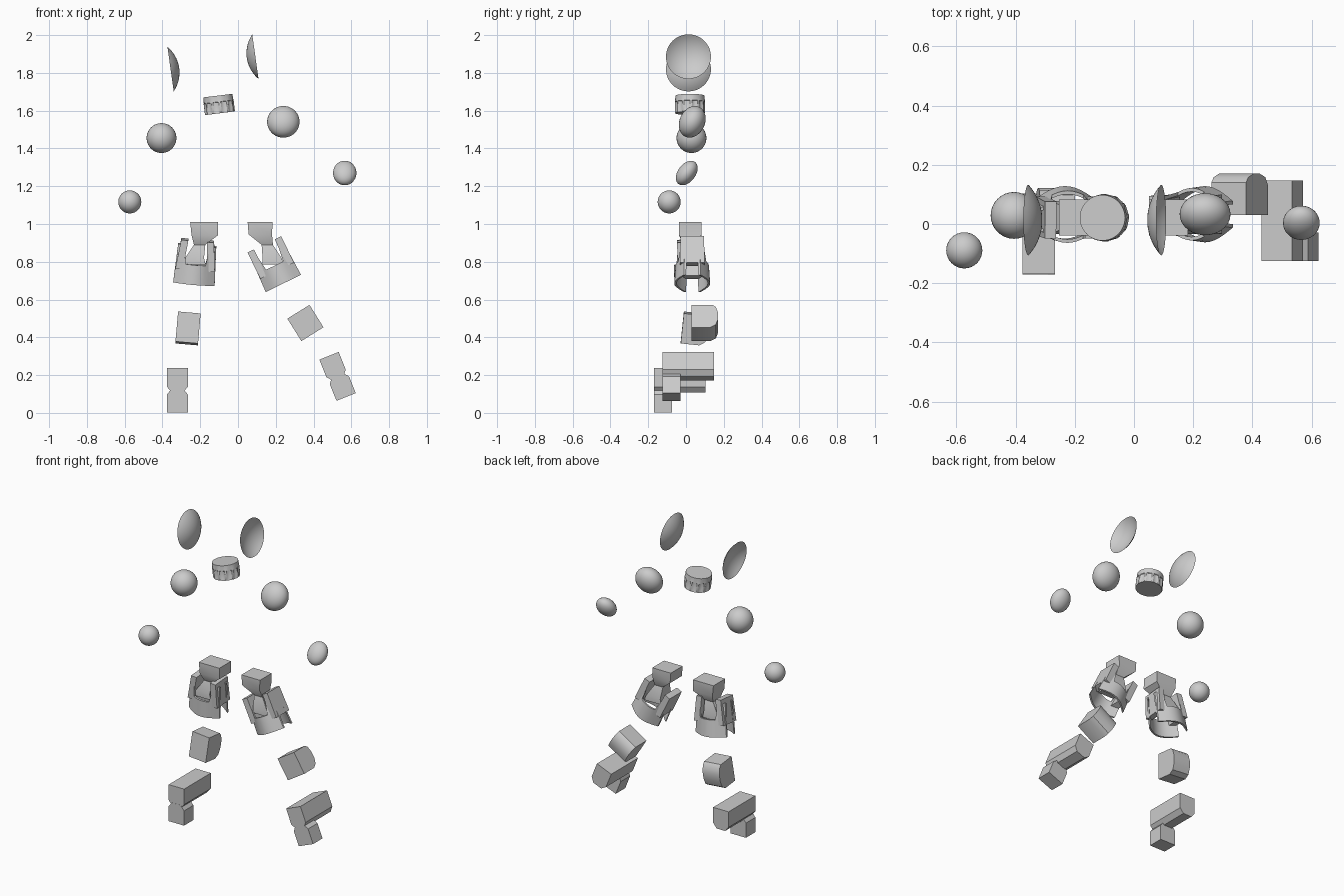
import bpy, bmesh
from math import sin, cos, pi, sqrt, asin, radians
from mathutils import Matrix

if "Cube" in bpy.data.objects:
    bpy.data.objects.remove(bpy.data.objects["Cube"])


def place(loc, rx=0, ry=0):
    return (Matrix.Translation(loc) @ Matrix.Rotation(radians(ry), 4, 'Y')
            @ Matrix.Rotation(radians(rx), 4, 'X'))


def finish(name, bm, matrix):
    bmesh.ops.recalc_face_normals(bm, faces=bm.faces)
    me = bpy.data.meshes.new(name)
    bm.to_mesh(me)
    bm.free()
    ob = bpy.data.objects.new(name, me)
    ob.matrix_world = matrix
    bpy.context.collection.objects.link(ob)
    return ob


def loft(name, rings, matrix=Matrix(), cap_start=True, cap_end=True):
    bm = bmesh.new()
    rows = [[bm.verts.new(p) for p in r] for r in rings]
    n = len(rows[0])
    for a, b in zip(rows, rows[1:]):
        for i in range(n):
            j = (i + 1) % n
            bm.faces.new((a[i], a[j], b[j], b[i]))
    if cap_start:
        bm.faces.new(rows[0])
    if cap_end:
        bm.faces.new(rows[-1])
    return finish(name, bm, matrix)


def rect(cx, cy, hx, hy, z):
    return [(cx + sx * hx, cy + sy * hy, z)
            for sx, sy in ((-1, -1), (1, -1), (1, 1), (-1, 1))]


def circle(r, z, n=48, ridge=0.0):
    return [((r - ridge * (i // 2 % 2)) * cos(2 * pi * i / n),
             (r - ridge * (i // 2 % 2)) * sin(2 * pi * i / n), z) for i in range(n)]


def ball(name, loc, radii, rx=0, ry=0):
    bm = bmesh.new()
    bmesh.ops.create_uvsphere(bm, u_segments=32, v_segments=20, radius=1)
    bmesh.ops.scale(bm, vec=radii, verts=bm.verts)
    finish(name, bm, place(loc, rx, ry))


# Ear cups: shallow open bowls bulging towards the head
def ear_cup(name, loc, ry, a=0.119, h=0.046):
    R = (a * a + h * h) / (2 * h)
    t0 = asin(a / R)
    rings = []
    for k in range(9):
        t = t0 * (1 - k / 8 * 0.98)
        rings.append(circle(R * sin(t), h - R + R * cos(t)))
    loft(name, rings, place(loc, 0, ry), cap_start=False)


ear_cup("left_ear_cup", (-0.357, 0.013, 1.82), 82)
ear_cup("right_ear_cup", (0.092, 0.013, 1.886), -98)

# Neck: ribbed lower collar under a plain cap
loft("neck", [circle(0.078, -0.047), circle(0.080, -0.042, ridge=0.006),
              circle(0.080, 0.012, ridge=0.006), circle(0.079, 0.014),
              circle(0.077, 0.047)], place((-0.101, 0.021, 1.633), 0, -7))

# Arm joints
ball("left_shoulder", (-0.405, 0.029, 1.455), (0.079, 0.079, 0.079))
ball("right_shoulder", (0.24, 0.033, 1.541), (0.086, 0.067, 0.087), -25)
ball("left_elbow", (-0.573, -0.089, 1.117), (0.061, 0.061, 0.061))
ball("right_elbow", (0.565, 0.004, 1.27), (0.062, 0.047, 0.073), -37)


# Thigh bracket: two side walls above, curved front and back skirts below
def thigh(side, loc, rx, ry, top_w, bot_w):
    m = place(loc, rx, ry)
    for s, tag in ((-1, "outer" if side == "left" else "inner"),
                   (1, "inner" if side == "left" else "outer")):
        loft(f"{side}_thigh_{tag}_wall",
             [rect(s * (bot_w - 0.025), 0, 0.02, 0.066, 0.07),
              rect(s * (top_w - 0.02), 0, 0.019, 0.062, 0.225)], m)
    for s, tag in ((-1, "front"), (1, "back")):
        rings = []
        for k in range(13):
            u = -1 + k / 6
            x = u * bot_w
            y = 0.045 + 0.05 * cos(u * pi / 2)
            tall = 0.20 if abs(u) > 0.6 else 0.10
            up, f = (0.83, x * 0.92) if tall > 0.15 else (0.93, x * 0.96)
            rings.append([(x, s * y, -0.005), (f, s * y * up, tall),
                          (f, s * (y * up - 0.012), tall), (x, s * (y - 0.012), -0.005)])
        loft(f"{side}_thigh_{tag}_skirt", rings, m)


thigh("left", (-0.233, 0.033, 0.69), 5, 5, 0.088, 0.11)
thigh("right", (0.238, 0.033, 0.69), 0, -26, 0.10, 0.104)


# Hip: block that pinches to a waist, then flares into a base
def hip(side, sections):
    loft(f"{side}_hip", [rect(cx, 0.022, hx, hy, z) for z, cx, hx, hy in sections])


hip("left", [(1.01, -0.18, 0.073, 0.06), (0.94, -0.176, 0.07, 0.06),
             (0.89, -0.203, 0.03, 0.035), (0.82, -0.23, 0.05, 0.055), (0.785, -0.233, 0.062, 0.055)])
hip("right", [(1.01, 0.117, 0.066, 0.06), (0.945, 0.118, 0.062, 0.06),
              (0.89, 0.155, 0.03, 0.035), (0.82, 0.18, 0.05, 0.055), (0.785, 0.187, 0.058, 0.055)])


# Knee: block with a flat front and rounded back
def knee(side, loc, rx, ry, hx, hz):
    prof = [(-0.07, -1), (0.03, -1), (0.058, -0.75), (0.07, -0.25),
            (0.07, 0.3), (0.058, 0.8), (0.04, 1), (-0.07, 1)]
    loft(f"{side}_knee", [[(x, y, z * hz) for y, z in prof] for x in (-hx, hx)],
         place(loc, rx, ry))


knee("left", (-0.265, 0.05, 0.445), -6, 5, 0.06, 0.08)
knee("right", (0.357, 0.1, 0.476), 0, -32, 0.069, 0.07)


# Foot: long chamfered ankle block over a small toe block
def foot(side, ankle, toe, ry):
    prof = [(-0.055, 0.065), (0.055, 0.065), (0.055, -0.035),
            (0.03, -0.065), (-0.03, -0.065), (-0.055, -0.035)]
    loft(f"{side}_ankle", [[(x, y, z) for x, z in prof] for y in (-0.136, 0.136)],
         place(ankle, 0, ry))
    prof = [(-0.055, -0.06), (0.055, -0.06), (0.055, 0.035),
            (0.03, 0.065), (-0.03, 0.065), (-0.055, 0.035)]
    loft(f"{side}_toe", [[(x, y, z) for x, z in prof] for y in (-0.048, 0.048)],
         place(toe, 0, ry))


foot("left", (-0.321, -0.033, 0.173), (-0.321, -0.122, 0.063), 0)
foot("right", (0.506, 0.011, 0.242), (0.55, -0.077, 0.14), -22)

# Smooth shading with sharp edges kept
for ob in bpy.context.collection.objects:
    ob.select_set(True)
    bpy.context.view_layer.objects.active = ob
bpy.ops.object.shade_smooth_by_angle(angle=radians(35))
